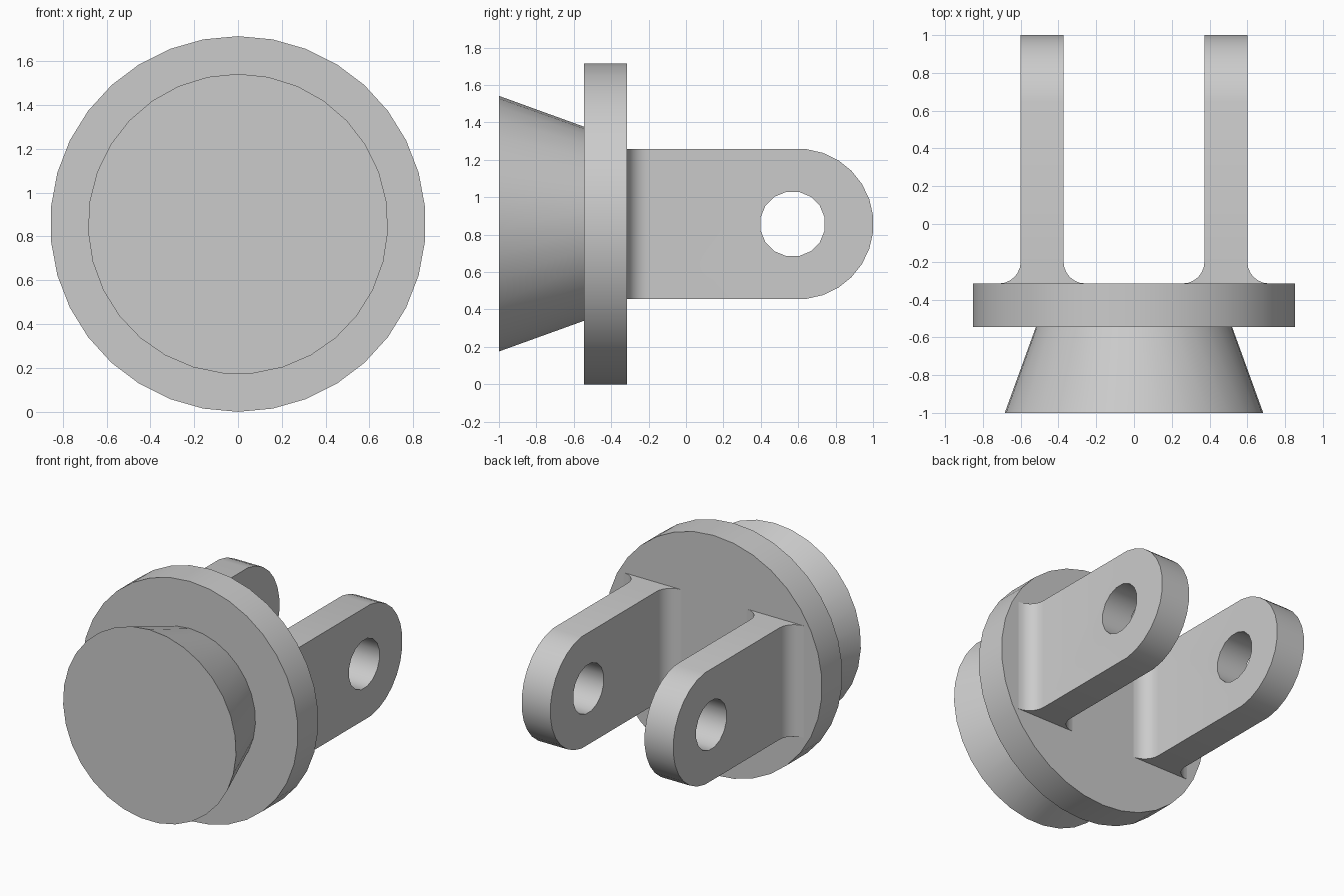
import bpy
import bmesh
from math import sin, cos, pi
from mathutils import Vector

AXIS_Z = 0.857      # height of the central axis
FLANGE_BACK = -0.315
ROOT = -0.36        # lug roots are sunk into the flange

if "Cube" in bpy.data.objects:
    bpy.data.objects.remove(bpy.data.objects["Cube"])

grey = bpy.data.materials.new("plain grey")
grey.use_nodes = True
colour = (0.6, 0.6, 0.6, 1)
grey.diffuse_color = colour
grey.node_tree.nodes["Principled BSDF"].inputs["Base Color"].default_value = colour


def loft(name, loop_a, loop_b):
    """Closed solid between two matching loops of points."""
    bm = bmesh.new()
    a = [bm.verts.new(p) for p in loop_a]
    b = [bm.verts.new(p) for p in loop_b]
    n = len(a)
    bm.faces.new(a)
    bm.faces.new(b[::-1])
    for i in range(n):
        j = (i + 1) % n
        bm.faces.new((a[j], a[i], b[i], b[j]))
    bmesh.ops.recalc_face_normals(bm, faces=bm.faces)
    mesh = bpy.data.meshes.new(name)
    bm.to_mesh(mesh)
    bm.free()
    mesh.materials.append(grey)
    obj = bpy.data.objects.new(name, mesh)
    bpy.context.collection.objects.link(obj)
    return obj


def extrude(name, loop, direction):
    loop = [Vector(p) for p in loop]
    return loft(name, loop, [p + Vector(direction) for p in loop])


def ring(radius, y, sides):
    """Circle around the y axis with one corner at the top."""
    return [(radius * sin(2 * pi * i / sides), y,
             AXIS_Z + radius * cos(2 * pi * i / sides)) for i in range(sides)]


def activate(obj):
    bpy.ops.object.select_all(action='DESELECT')
    obj.select_set(True)
    bpy.context.view_layer.objects.active = obj


def boolean(obj, cutter, operation):
    mod = obj.modifiers.new(operation, 'BOOLEAN')
    mod.operation = operation
    mod.solver = 'EXACT'
    mod.object = cutter
    activate(obj)
    bpy.ops.object.modifier_apply(modifier=mod.name)
    bpy.data.objects.remove(cutter)


# Tapered plug and round flange
plug = loft("tapered_plug", ring(0.685, -1, 31), ring(0.52, -0.545, 31))
flange = loft("flange", ring(0.857, -0.545, 34), ring(0.857, FLANGE_BACK, 34))

# Lug plan outline: a straight bar with a concave fillet on each side of its root
FILLET, INNER, OUTER, STEPS = 0.115, 0.373, 0.6, 6
arc = [(FILLET * (1 - sin(t)), FLANGE_BACK + FILLET * (1 - cos(t)))
       for t in (pi / 2 * i / STEPS for i in range(STEPS + 1))]
right_edge = [(OUTER + dx, y) for dx, y in arc]
left_edge = [(INNER - dx, y) for dx, y in reversed(arc)]
plan = ([(OUTER + FILLET, ROOT)] + right_edge + [(OUTER, 1.2), (INNER, 1.2)]
        + left_edge + [(INNER - FILLET, ROOT)])
lugs = extrude("lugs", [(x, y, 0.2) for x, y in plan], (0, 0, 1.4))

# Lug side outline: parallel edges with a round end
HALF, SEGMENTS = 0.4, 14
side = [(0.1, ROOT - 0.1, AXIS_Z + HALF)]
for i in range(SEGMENTS):
    t = pi * (i + 0.5) / SEGMENTS
    side.append((0.1, 0.6 + HALF * sin(t) / cos(pi / 2 / SEGMENTS),
                 AXIS_Z + HALF * cos(t) / cos(pi / 2 / SEGMENTS)))
side.append((0.1, ROOT - 0.1, AXIS_Z - HALF))
boolean(lugs, extrude("side_cutter", side, (0.8, 0, 0)), 'INTERSECT')

# Pin hole
hole = []
for i in range(16):
    t = 2 * pi * (i + 0.5) / 16
    hole.append((0.1, 0.57 + 0.175 * cos(t), AXIS_Z + 0.175 * sin(t)))
boolean(lugs, extrude("hole_cutter", hole, (0.8, 0, 0)), 'DIFFERENCE')

# Matching lug on the other side
mirror = lugs.modifiers.new("other_side", 'MIRROR')
activate(lugs)
bpy.ops.object.modifier_apply(modifier=mirror.name)

for part in (plug, flange, lugs):
    activate(part)
    bpy.ops.object.shade_smooth_by_angle(angle=pi / 6)
